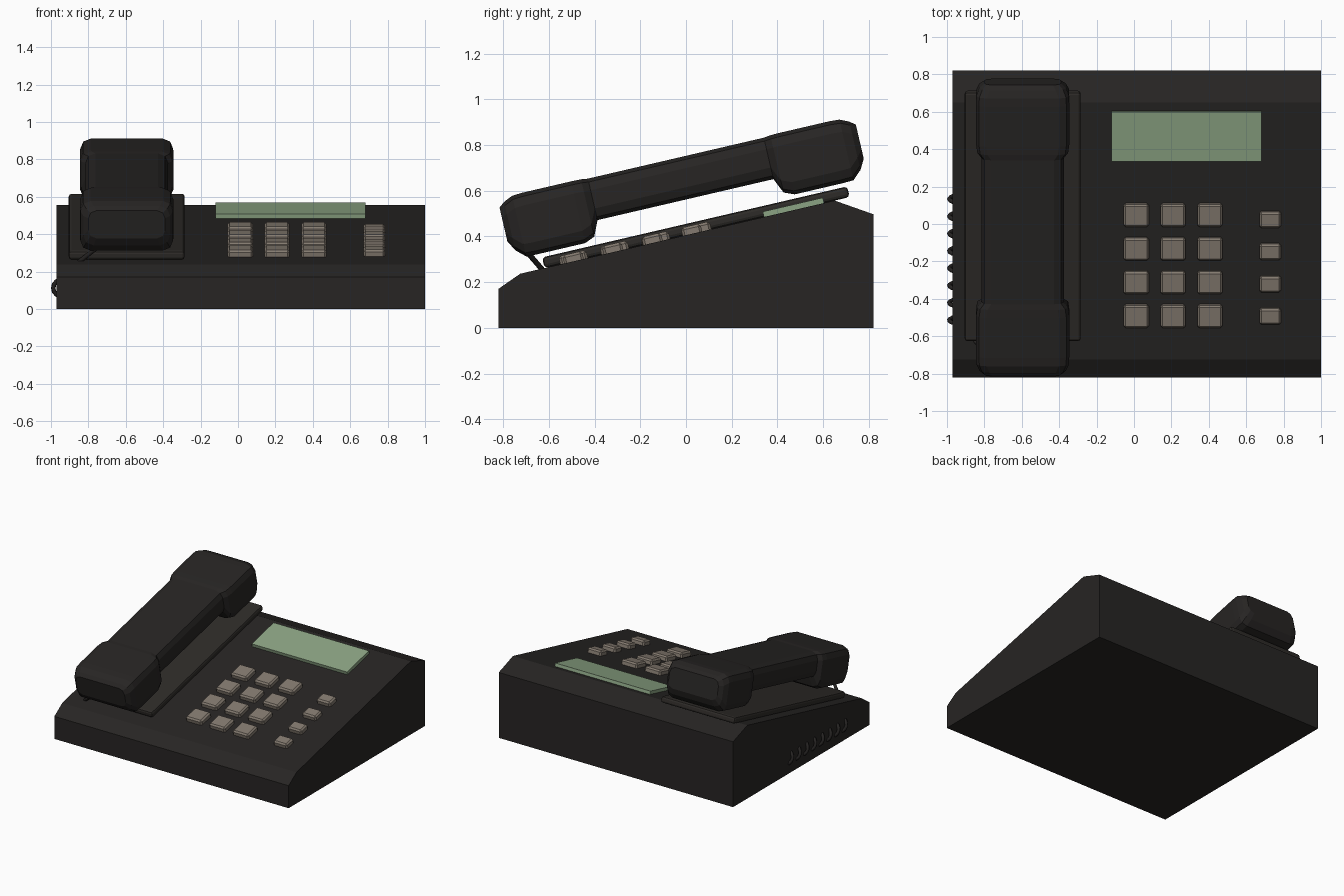
import bpy, bmesh, math
from mathutils import Matrix, Vector

if "Cube" in bpy.data.objects:
    bpy.data.objects.remove(bpy.data.objects["Cube"])

# Sloped top face: local x, u (up the slope), w (away from the face)
ANGLE = math.atan(0.2327)
Z0 = 0.4057
SLOPE = Matrix.Translation((0, 0, Z0)) @ Matrix.Rotation(ANGLE, 4, 'X')


def material(name, rgb):
    m = bpy.data.materials.new(name)
    m.diffuse_color = (*rgb, 1)
    m.use_nodes = True
    m.node_tree.nodes["Principled BSDF"].inputs["Base Color"].default_value = m.diffuse_color
    return m


BLACK = material("black_plastic", (0.02, 0.018, 0.017))
TRIM = material("dark_trim", (0.027, 0.024, 0.021))
KEY = material("key_grey", (0.23, 0.195, 0.16))
SCREEN = material("screen_green", (0.26, 0.37, 0.23))


def finish(bm, name, mat, matrix=Matrix.Identity(4)):
    bmesh.ops.recalc_face_normals(bm, faces=bm.faces[:])
    me = bpy.data.meshes.new(name)
    bm.to_mesh(me)
    bm.free()
    ob = bpy.data.objects.new(name, me)
    ob.matrix_world = matrix
    me.materials.append(mat)
    bpy.context.collection.objects.link(ob)
    return ob


def slab(name, mat, x0, x1, u0, u1, w0, w1, bevel, segments=1):
    """Bevelled box lying on the sloped face."""
    bm = bmesh.new()
    bmesh.ops.create_cube(bm, size=1)
    for v in bm.verts:
        v.co = Vector((x0 if v.co.x < 0 else x1,
                       u0 if v.co.y < 0 else u1,
                       w0 if v.co.z < 0 else w1))
    if bevel:
        bmesh.ops.bevel(bm, geom=bm.edges[:], offset=bevel, segments=segments,
                        profile=0.5, affect='EDGES')
    return finish(bm, name, mat, SLOPE)


def loft(bm, rings):
    loops = [[bm.verts.new(p) for p in r] for r in rings]
    n = len(loops[0])
    for a, b in zip(loops, loops[1:]):
        for i in range(n):
            j = (i + 1) % n
            bm.faces.new((a[i], a[j], b[j], b[i]))
    bm.faces.new(loops[0])
    bm.faces.new(loops[-1])


# Wedge body: side profile extruded along x
profile = [(-0.82, 0), (0.82, 0), (0.82, 0.497), (0.65, 0.557),
           (-0.725, 0.237), (-0.82, 0.171)]
bm = bmesh.new()
loft(bm, [[(x, y, z) for y, z in profile] for x in (-0.97, 1.0)])
finish(bm, "body", BLACK)

# Cradle plate under the handset
slab("cradle_plate", TRIM, -0.905, -0.285, -0.635, 0.735, 0.0, 0.048, 0.015, 2)

# Display window
slab("display", SCREEN, -0.12, 0.682, 0.35, 0.62, -0.01, 0.024, 0)


def button(name, x, y, width, depth):
    u = y / math.cos(ANGLE) + 0.008
    slab(name, KEY, x - width / 2, x + width / 2, u - depth / 2, u + depth / 2,
         -0.015, 0.036, 0.011)


# Number keys and side function keys
for row in range(4):
    for col in range(3):
        button(f"number_key_{row}_{col}", 0.012 + 0.197 * col,
               0.043 - 0.18 * row, 0.135, 0.124)
    button(f"function_key_{row}", 0.728, 0.02 - 0.1725 * row, 0.116, 0.088)


# Handset: chamfered sections lofted along its length, mirrored end to end
def section(u, half, low, high):
    c = min(0.055, (high - low) * 0.28)
    k = c * 0.29
    quarter = [(half, c), (half - k, k), (half - c, 0)]
    bottom = quarter + [(-x, z) for x, z in reversed(quarter)]
    pts = [(x, low + z) for x, z in bottom]
    pts += [(x, high - z) for x, z in reversed(bottom)]
    return [(x - 0.595, u + 0.033, w) for x, w in pts]


half_stations = [(-0.80, 0.205, 0.15, 0.302), (-0.775, 0.232, 0.105, 0.322),
                 (-0.735, 0.248, 0.068, 0.34), (-0.69, 0.249, 0.066, 0.343),
                 (-0.47, 0.249, 0.066, 0.343), (-0.425, 0.243, 0.085, 0.342),
                 (-0.395, 0.22, 0.152, 0.338)]
stations = half_stations + [(-u, h, l, t) for u, h, l, t in reversed(half_stations)]
bm = bmesh.new()
loft(bm, [section(*s) for s in stations])
finish(bm, "handset", BLACK, SLOPE)

# Coiled cord: lead from the mouthpiece, then a helix along the left side
path = [(-0.70, -0.73, 0.37), (-0.77, -0.68, 0.315), (-0.86, -0.62, 0.245)]
TURNS, STEPS = 8, 14
for i in range(TURNS * STEPS + 1):
    a = 2 * math.pi * i / STEPS
    path.append((-0.943 + 0.045 * math.cos(a),
                 -0.56 + 0.74 * i / (TURNS * STEPS),
                 0.112 + 0.045 * math.sin(a)))
curve = bpy.data.curves.new("cord", 'CURVE')
curve.dimensions = '3D'
curve.bevel_depth = 0.012
curve.bevel_resolution = 1
curve.use_fill_caps = True
spline = curve.splines.new('POLY')
spline.points.add(len(path) - 1)
for p, co in zip(spline.points, path):
    p.co = (*co, 1)
curve.materials.append(BLACK)
bpy.context.collection.objects.link(bpy.data.objects.new("cord", curve))
